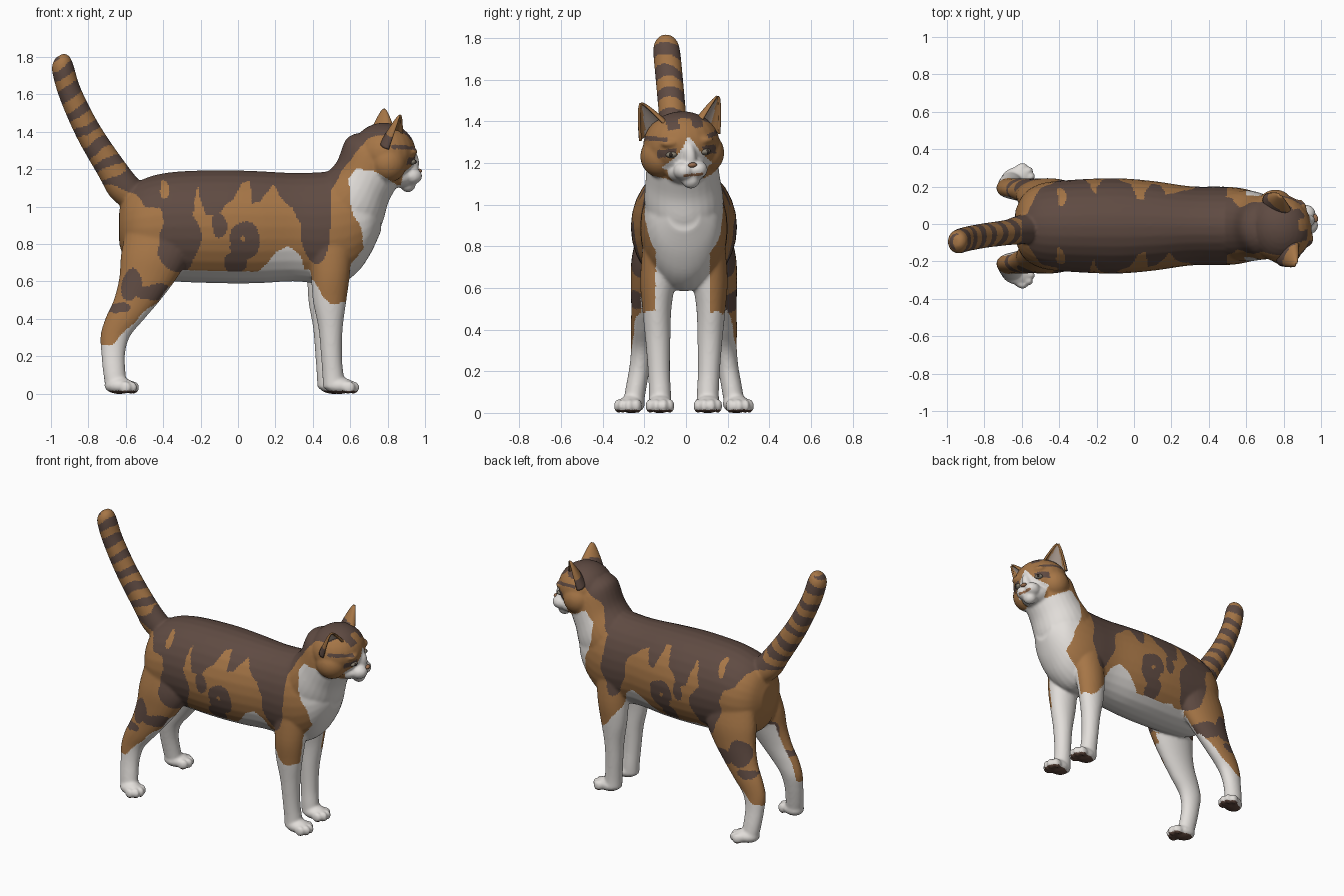
import bpy, bmesh, math
from mathutils import Vector, Matrix, noise

if "Cube" in bpy.data.objects:
    bpy.data.objects.remove(bpy.data.objects["Cube"])

V = Vector


def material(name, rgb):
    m = bpy.data.materials.new(name)
    m.diffuse_color = (*rgb, 1)
    m.use_nodes = True
    m.node_tree.nodes["Principled BSDF"].inputs["Base Color"].default_value = m.diffuse_color
    return m


MATS = [material("white_fur", (.76, .73, .70)), material("orange_fur", (.38, .18, .062)),
        material("dark_brown_fur", (.115, .07, .055)), material("paw_pads", (.10, .055, .04)),
        material("inner_ear", (.42, .34, .29)), material("iris", (.25, .22, .17)),
        material("pupil", (.03, .022, .018)), material("nose_brown", (.33, .16, .08))]
WHITE, ORANGE, DARK, PAD, INNER, IRIS, PUPIL, NOSE = range(8)

# head frame: turned a little to the side and tilted
HEAD = Matrix.Translation((.78, -.022, 1.29)) @ Matrix.Rotation(math.radians(13), 4, 'Z') \
    @ Matrix.Rotation(math.radians(5), 4, 'X')
HEAD_INV = HEAD.inverted()


def ball(bm, c, r, frame=Matrix(), turn=0):
    r = r if isinstance(r, tuple) else (r, r, r)
    m = frame @ Matrix.Translation(c) @ Matrix.Rotation(turn, 4, 'Z') @ Matrix.Diagonal((*r, 1))
    bmesh.ops.create_uvsphere(bm, u_segments=24, v_segments=16, radius=1, matrix=m)


def spline(st, n=5):
    """Smooth path through the stations (Catmull-Rom)."""
    out = []
    for i in range(len(st) - 1):
        a, b, c, d = (st[max(i - 1, 0)], st[i], st[i + 1], st[min(i + 2, len(st) - 1)])
        for k in range(n):
            t = k / n
            out.append([.5 * (2 * q + (r - p) * t + (2 * p - 5 * q + 4 * r - s) * t * t
                              + (3 * q - p - 3 * r + s) * t ** 3)
                        for p, q, r, s in zip(a, b, c, d)])
    return out + [list(st[-1])]


def loft(bm, stations, u, v, seg=28):
    """Tube through (x, y, z, half size along u, half size along v)."""
    rings = []
    for x, y, z, a, b in spline(stations):
        rings.append([bm.verts.new(V((x, y, z)) + V(u) * a * math.cos(t) + V(v) * b * math.sin(t))
                      for t in (math.tau * k / seg for k in range(seg))])
    faces = [bm.faces.new(rings[0]), bm.faces.new(rings[-1][::-1])]
    for p, q in zip(rings, rings[1:]):
        for k in range(seg):
            j = (k + 1) % seg
            faces.append(bm.faces.new((p[k], q[k], q[j], p[j])))
    bmesh.ops.recalc_face_normals(bm, faces=faces)


def finish(bm, name, rule, modifiers=()):
    """Turn the bmesh into an object, bake its modifiers and colour faces by the rule."""
    me = bpy.data.meshes.new(name)
    bm.to_mesh(me)
    bm.free()
    ob = bpy.data.objects.new(name, me)
    bpy.context.collection.objects.link(ob)
    for kind, props in modifiers:
        mod = ob.modifiers.new(kind.lower(), kind)
        for k, val in props.items():
            setattr(mod, k, val)
    bpy.context.view_layer.update()
    baked = bpy.data.meshes.new_from_object(ob.evaluated_get(bpy.context.evaluated_depsgraph_get()))
    ob.modifiers.clear()
    ob.data = baked
    baked.materials.clear()
    for m in MATS:
        baked.materials.append(m)
    for f in baked.polygons:
        f.use_smooth = True
        f.material_index = rule(f.center, f.normal) if callable(rule) else rule
    return ob


def curve(x, pts):
    if x <= pts[0][0]:
        return pts[0][1]
    for (a, p), (b, q) in zip(pts, pts[1:]):
        if x <= b:
            return p + (q - p) * (x - a) / (b - a)
    return pts[-1][1]


# coat boundaries seen from the side
SOCKS = [(-.76, .26), (-.66, .28), (-.58, .36), (-.48, .44), (-.38, .54), (-.3, .62), (-.2, .66),
         (0, .63), (.1, .64), (.2, .74), (.27, .78), (.33, .73), (.38, .62), (.45, .52), (.5, .47), (.6, .48)]
BIB = [(.45, .6), (.6, .62), (.7, .66), (.78, .67), (.9, .65), (1.02, .6), (1.15, .595), (1.2, .64), (1.24, .9)]
SADDLE = [(-.64, 1.1), (-.55, 1.08), (-.5, 1.0), (-.43, .98), (-.39, .85), (-.28, .85), (-.24, 1.0),
          (-.2, 1.1), (-.17, .96), (-.1, .93), (-.06, 1.0), (-.02, 1.03), (.02, 1.14), (.06, 1.14),
          (.08, 1.0), (.13, 1.02), (.17, 1.11), (.21, 1.08), (.26, 1.03), (.3, 1.0), (.34, .9),
          (.5, 1.1), (.6, 1.28), (.7, 1.36), (.8, 1.385), (.87, 1.41), (.92, 1.6)]
PATCHES = [(-.31, .82, .11, .165), (.03, .82, .085, .1), (-.01, .7, .065, .06), (.42, .94, .085, .24),
           (-.57, .58, .06, .09), (-.45, .54, .1, .045), (-.63, .46, .06, .03), (-.1, .9, .04, .06)]
SPOTS = [(-.4, 1.09, .025, .05), (-.08, .8, .04, .02), (.03, .83, .015, .015)]


def inside(x, z, blobs):
    return any(((x - a) / r) ** 2 + ((z - b) / s) ** 2 < 1 for a, b, r, s in blobs)


def coat(c, n):
    if c.z < .016 and n.z < -.4:
        return PAD
    w = noise.noise_vector(c * 8) * .025
    x, y, z = c.x + w.x, c.y + .015, c.z + w.z
    q = HEAD_INV @ c
    side = abs(q.y)
    if c.x > .66 and c.z > 1.07 and q.length < .3:          # face
        if q.x > .155 and abs(q.z + .148) < .006 and side < .05:
            return NOSE
        if q.z < curve(q.x, [(-.1, -.08), (-.03, -.12), (.06, -.17)]):
            return WHITE
        if q.x > .08 and side < curve(q.z, [(-.2, .14), (-.1, .125), (-.07, .085), (-.03, .045), (.04, 0)]):
            return WHITE
        if q.x > .07 and abs(side - .105) < .04 and abs(q.z + .035) < .02:
            return DARK
        if q.x > .0 and side > .1 and abs(q.z - .03 - .2 * (side - .1)) < .011:
            return DARK
        if q.z > .075 and q.x > .06 and abs(side - .06) < .028:
            return DARK
        return DARK if z > curve(x, SADDLE) else ORANGE
    if c.x < -.6 and c.z > 1.13:                             # ringed tail
        s = -.47 * x + .88 * z + .8 * w.y
        return DARK if (s / .108 + .25) % 1 < .5 and c.z < 1.8 else ORANGE
    if z < curve(x, SOCKS) or c.x > curve(c.z, BIB) + w.x and .45 < c.z < 1.24:
        return WHITE
    if c.x > .35 and abs(y) < .13 and c.z < .9:              # inside of front legs
        return WHITE
    if c.z < .66 and (n.z < -.75 or n.y * y < -.04 and n.x > -.6):
        return WHITE
    if inside(x, z, SPOTS):
        return ORANGE
    return DARK if z > curve(x, SADDLE) or inside(x, z, PATCHES) else ORANGE


body = bmesh.new()

# torso: (x, top, bottom, half width)
torso = [(-.635, .98, .80, .08), (-.59, 1.085, .68, .17), (-.5, 1.15, .62, .225), (-.35, 1.185, .6, .245),
         (-.1, 1.195, .59, .255), (.1, 1.19, .59, .24), (.3, 1.18, .6, .212), (.45, 1.185, .585, .21),
         (.55, 1.2, .59, .205), (.64, 1.18, .65, .185), (.71, 1.12, .75, .15), (.765, 1.03, .87, .08)]
loft(body, [(x, -.01, (t + b) / 2, w, (t - b) / 2) for x, t, b, w in torso], (0, 1, 0), (0, 0, 1))

# neck
loft(body, [(.5, -.01, .9, .18, .2), (.6, -.01, 1.02, .19, .205), (.665, -.015, 1.13, .178, .175),
            (.72, -.02, 1.25, .165, .18), (.75, -.02, 1.31, .14, .14)], (0, 1, 0), (-.8, 0, .6))

# tail
loft(body, [(-.5, -.01, 1.0, .08, .08), (-.6, -.03, 1.09, .078, .09), (-.675, -.045, 1.2, .068, .08),
            (-.8, -.062, 1.4, .066, .07), (-.895, -.08, 1.6, .066, .063), (-.935, -.092, 1.73, .065, .062),
            (-.948, -.095, 1.78, .054, .052), (-.953, -.096, 1.808, .025, .025)], (0, 1, 0), (.88, 0, .47))

# legs and paws
for s in (-1, 1):
    back = -.03 if s > 0 else 0
    front = [(.50, .11, .88, .12, .08), (.495, .125, .65, .105, .085), (.49, .13, .5, .09, .07),
             (.495, .125, .35, .065, .06), (.50, .12, .2, .056, .053), (.508, .115, .1, .057, .053),
             (.515, .115, .03, .06, .055)]
    hind = [(-.42, .12, .92, .17, .09), (-.44, .15, .75, .185, .10), (-.48, .17, .62, .155, .085),
            (-.54, .185, .5, .125, .068), (-.605, .195, .4, .105, .06), (-.655, .2, .31, .08, .054),
            (-.667, .212, .22, .064, .05), (-.662, .23, .12, .06, .05), (-.65, .245, .03, .058, .05)]
    for pts, dx in ((front, back), (hind, 0)):
        loft(body, [(x + dx * min(1, 1.3 - z), s * y - .01, z, a, b) for x, y, z, a, b in pts],
             (1, 0, 0), (0, 1, 0))
    for px, py, turn in ((.548 + back, .115, 0), (-.63, .253, .35)):
        turn *= s
        frame = Matrix.Translation((px, s * py - .01, 0)) @ Matrix.Rotation(turn, 4, 'Z')
        ball(body, (-.005, 0, .042), (.082, .062, .044), frame)
        for ty, tx in ((-.048, .045), (-.018, .068), (.018, .068), (.048, .045)):
            ball(body, (tx, ty, .033), (.034, .021, .034), frame)

# skull, cheeks, jaw, muzzle, bridge, chin, brows
ball(body, (0, 0, 0), (.17, .185, .158), HEAD)
ball(body, (.06, 0, -.13), (.11, .1, .06), HEAD)
ball(body, (.145, 0, -.06), (.05, .034, .075), HEAD)
ball(body, (.135, 0, -.172), (.042, .045, .042), HEAD)
for s in (-1, 1):
    ball(body, (0, s * .11, -.05), (.1, .095, .1), HEAD)
    ball(body, (.145, s * .033, -.125), (.06, .05, .045), HEAD)
    ball(body, (.13, s * .08, .012), (.035, .05, .022), HEAD)

finish(body, "cat_body", coat, [("REMESH", dict(mode='VOXEL', voxel_size=.0085)),
                                ("SMOOTH", dict(factor=.5, iterations=7))])

# nose
bm = bmesh.new()
ball(bm, (.197, 0, -.1), (.014, .022, .012), HEAD)
finish(bm, "nose", NOSE)

for s, label in ((-1, "right"), (1, "left")):
    # eyes
    for part, f, r, col in (("eye", .134, (.024, .028, .016), IRIS), ("pupil", .146, (.015, .011, .012), PUPIL)):
        bm = bmesh.new()
        ball(bm, (f, s * (.083 + (f - .134) * .5), -.043), r, HEAD, s * .4)
        finish(bm, f"{label}_{part}", col)

    # ears: open cupped cones
    base, tip = V((.015, s * .122, .06)), V((.04, s * .19, .212))
    axis = (tip - base).normalized()
    opening = V((.8, s * .65, 0))
    opening = (opening - axis * opening.dot(axis)).normalized()
    across = axis.cross(opening)
    bm = bmesh.new()
    rows = []
    for i in range(17):
        t = i / 16
        r = .086 * (1 - t) ** .8 + .004
        mid = base.lerp(tip, t)
        rows.append([bm.verts.new(HEAD @ (mid + r * (across * math.sin(a) - opening * .55 * math.cos(a))))
                     for a in (math.radians(-115 + 230 * k / 20) for k in range(21))])
    for p, q in zip(rows, rows[1:]):
        for k in range(20):
            bm.faces.new((p[k], p[k + 1], q[k + 1], q[k]))
    wb, wa, wc = HEAD @ base, HEAD.to_3x3() @ axis, HEAD.to_3x3() @ across

    def ear_rule(c, n, wb=wb, wa=wa, wc=wc):
        d = c - wb
        h = d.dot(wa)
        d = d - wa * h
        if n.dot(d) < 0:
            return INNER if abs(d.dot(wc)) < .8 * .086 * max(0, 1 - h / .165) else ORANGE
        return DARK if h < .07 and n.x < .2 else ORANGE

    finish(bm, f"{label}_ear", ear_rule, [("SOLIDIFY", dict(thickness=.012, offset=0))])
